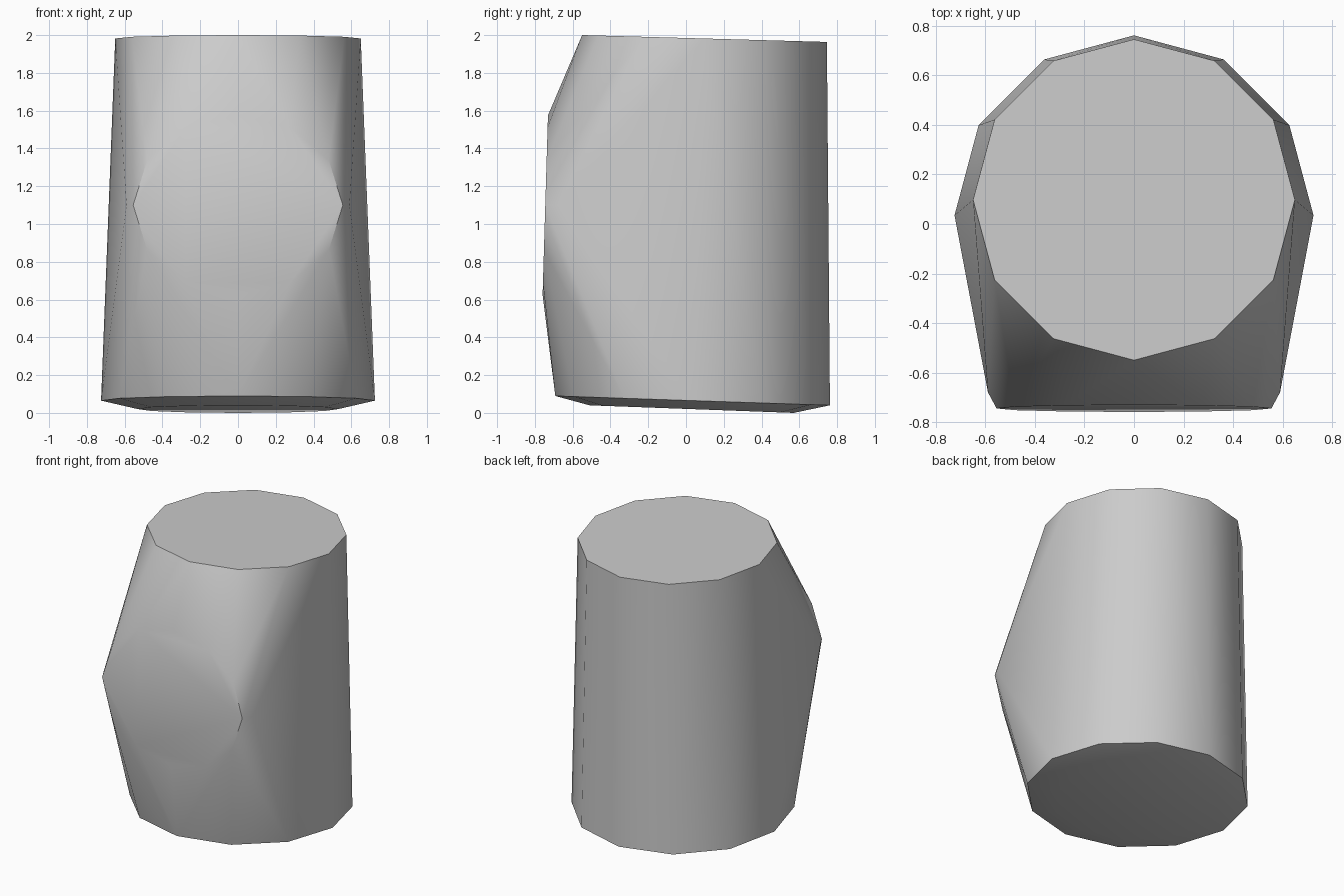
import bpy, bmesh
from math import sin, cos, tau, radians

cube = bpy.data.objects.get("Cube")
if cube:
    bpy.data.objects.remove(cube)

SIDES = 12


def ring(rx, ry):
    """Points of a twelve-sided ellipse around the origin."""
    return [(rx * cos(tau * i / SIDES), ry * sin(tau * i / SIDES)) for i in range(SIDES)]


points = []
# Top rim, tilting down slightly toward the back
for x, y in ring(0.65, 0.648):
    points.append((x, y + 0.098, 1.982 - 0.028 * y))
# Wide lower rim
for x, y in ring(0.725, 0.727):
    points.append((x, y + 0.035, 0.065 - 0.034 * y))
# Narrower underside
for x, y in ring(0.53, 0.54):
    points.append((x, y + 0.03, 0.02 - 0.037 * y))
# Flat round pad on the front, with one shoulder point on each side
for x, z in ring(0.555, 0.475):
    points.append((x, -0.745 + 0.03 * z, 1.1 + z))
for side in (-1, 1):
    points.append((side * 0.59, -0.68, 1.1))

# Wrap one tight skin around all the rings
bm = bmesh.new()
for p in points:
    bm.verts.new(p)
hull = bmesh.ops.convex_hull(bm, input=bm.verts)
loose = {g for g in hull["geom_interior"] + hull["geom_unused"]
         if isinstance(g, bmesh.types.BMVert)}
bmesh.ops.delete(bm, geom=list(loose), context="VERTS")
bmesh.ops.dissolve_limit(bm, angle_limit=radians(0.5), verts=bm.verts, edges=bm.edges)
bmesh.ops.recalc_face_normals(bm, faces=bm.faces)
mesh = bpy.data.meshes.new("body")
bm.to_mesh(mesh)
bm.free()

body = bpy.data.objects.new("body", mesh)
bpy.context.collection.objects.link(body)

# Single grey colour
grey = bpy.data.materials.new("light_grey")
grey.use_nodes = True
colour = (0.6, 0.6, 0.6, 1)
grey.diffuse_color = colour
grey.node_tree.nodes["Principled BSDF"].inputs["Base Color"].default_value = colour
mesh.materials.append(grey)

# Smooth sides with crisp rims
bpy.ops.object.select_all(action="DESELECT")
body.select_set(True)
bpy.context.view_layer.objects.active = body
bpy.ops.object.shade_smooth_by_angle(angle=radians(40))
